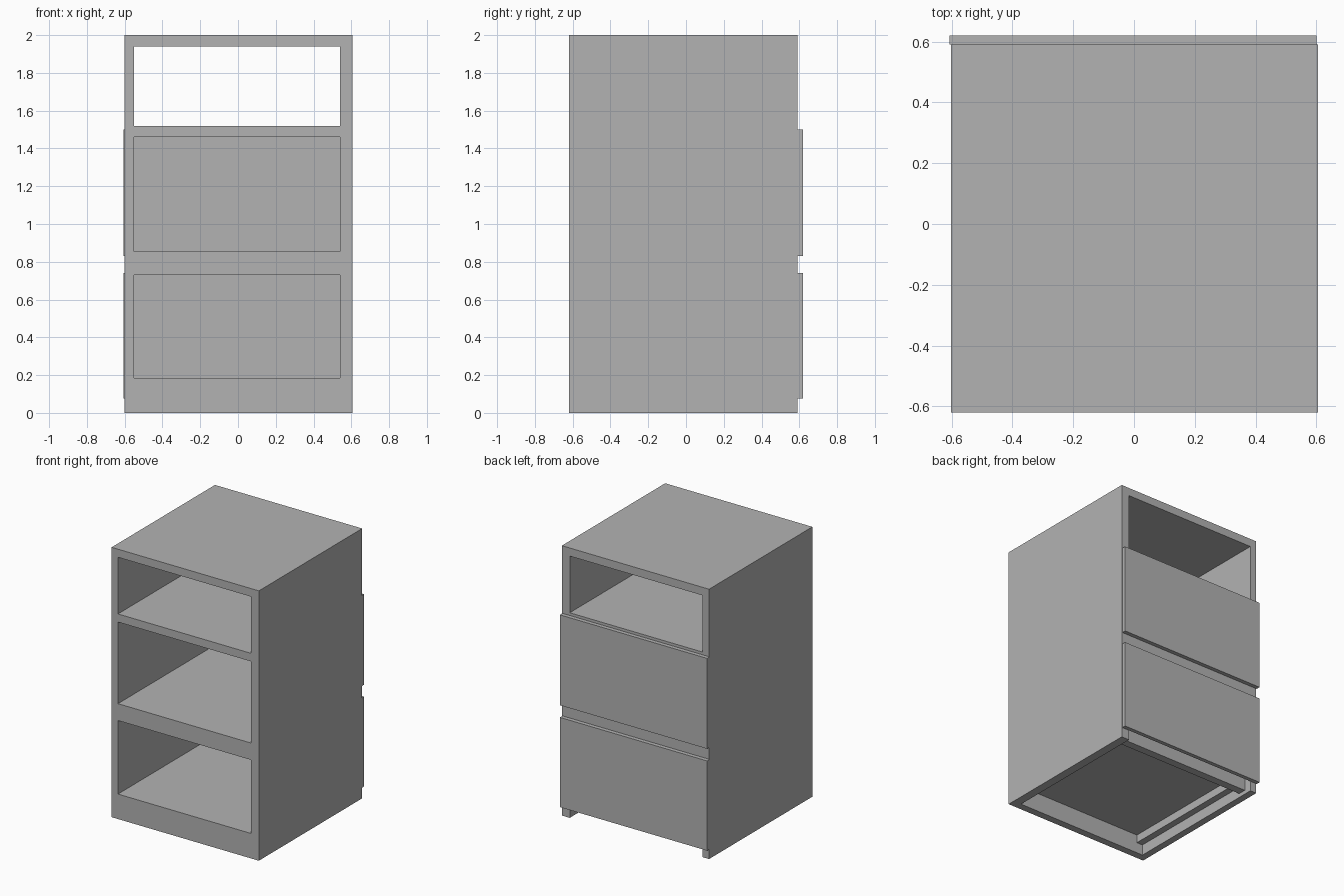
import bpy

if "Cube" in bpy.data.objects:
    bpy.data.objects.remove(bpy.data.objects["Cube"])

# Single flat grey finish
grey = bpy.data.materials.new("grey")
grey.diffuse_color = (0.45, 0.45, 0.45, 1)
grey.use_nodes = True
grey.node_tree.nodes["Principled BSDF"].inputs["Base Color"].default_value = grey.diffuse_color

X0, X1 = -0.602, 0.605       # carcass outer sides
IX0, IX1 = -0.55, 0.54       # inner faces of the side panels
Y0, Y1 = -0.62, 0.59         # carcass front and back


def box(name, x, y, z):
    """Box given by its extents along each axis."""
    verts = [(a, b, c) for a in x for b in y for c in z]
    faces = [(0, 1, 3, 2), (4, 6, 7, 5), (0, 4, 5, 1),
             (2, 3, 7, 6), (0, 2, 6, 4), (1, 5, 7, 3)]
    mesh = bpy.data.meshes.new(name)
    mesh.from_pydata(verts, [], faces)
    mesh.materials.append(grey)
    obj = bpy.data.objects.new(name, mesh)
    bpy.context.collection.objects.link(obj)
    return obj


def cut(target, name, x, y, z):
    """Subtract a hidden box from the target."""
    cutter = box(name, x, y, z)
    cutter.hide_render = True
    cutter.hide_viewport = True
    mod = target.modifiers.new(name, "BOOLEAN")
    mod.operation = "DIFFERENCE"
    mod.solver = "EXACT"
    mod.object = cutter


# Carcass with three compartments open at front and back
carcass = box("cabinet_carcass", (X0, X1), (Y0, Y1), (0, 2))
for i, z in enumerate([(0.185, 0.73), (0.855, 1.46), (1.52, 1.94)]):
    cut(carcass, f"compartment_cutter_{i}", (IX0, IX1), (Y0 - 0.1, Y1 + 0.1), z)

# Hollow base behind the front kick board
cut(carcass, "base_cutter", (IX0, IX1), (-0.565, Y1 + 0.1), (-0.1, 0.14))

# Recessed rear kick bar and side cleats under the floor
box("rear_kick_bar", (IX0, IX1), (0.47, 0.53), (0.03, 0.14))
for name, x in (("left_cleat", (IX0, -0.50)), ("right_cleat", (0.49, IX1))):
    box(name, x, (-0.565, 0.47), (0.08, 0.14))

# Drawer fronts covering the two lower compartments
for name, z in (("lower_drawer_front", (0.075, 0.74)),
                ("upper_drawer_front", (0.83, 1.50))):
    box(name, (-0.607, 0.60), (Y1, 0.62), z)
